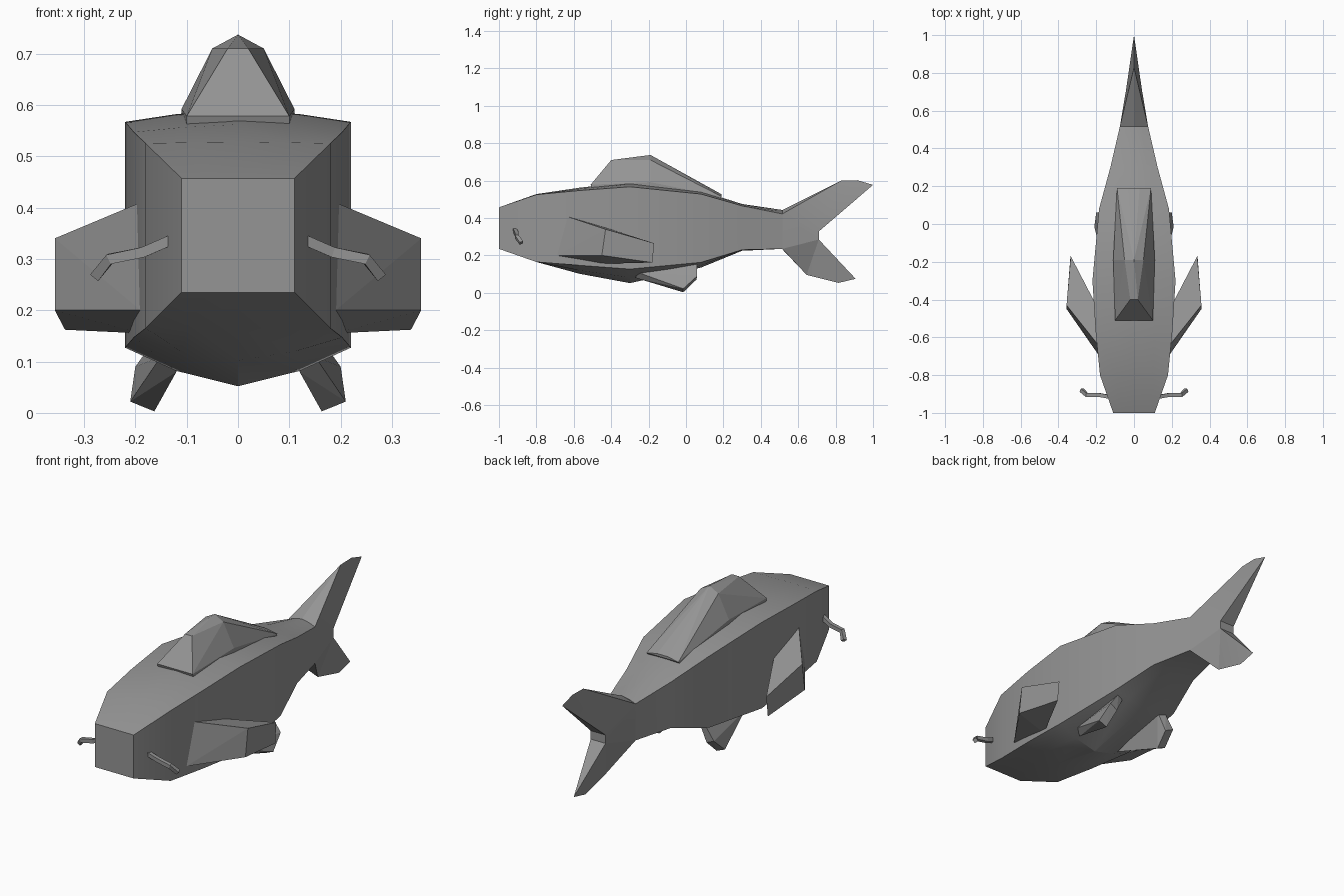
import bpy, bmesh, math
from mathutils import Vector

if "Cube" in bpy.data.objects:
    bpy.data.objects.remove(bpy.data.objects["Cube"])

grey = bpy.data.materials.new("stone_grey")
grey.diffuse_color = (0.3, 0.3, 0.3, 1)
grey.use_nodes = True
grey.node_tree.nodes["Principled BSDF"].inputs["Base Color"].default_value = grey.diffuse_color


def finish(name, bm, smooth=None):
    bmesh.ops.recalc_face_normals(bm, faces=bm.faces)
    me = bpy.data.meshes.new(name)
    bm.to_mesh(me)
    bm.free()
    me.materials.append(grey)
    ob = bpy.data.objects.new(name, me)
    bpy.context.collection.objects.link(ob)
    if smooth:
        bpy.ops.object.select_all(action='DESELECT')
        ob.select_set(True)
        bpy.context.view_layer.objects.active = ob
        bpy.ops.object.shade_smooth_by_angle(angle=math.radians(smooth))
    return ob


def hull(name, points):
    bm = bmesh.new()
    for p in points:
        bm.verts.new(p)
    res = bmesh.ops.convex_hull(bm, input=bm.verts[:])
    bmesh.ops.delete(bm, geom=[v for v in res["geom_interior"] if isinstance(v, bmesh.types.BMVert)], context='VERTS')
    bmesh.ops.dissolve_limit(bm, angle_limit=math.radians(3), verts=bm.verts[:], edges=bm.edges[:])
    return finish(name, bm)


def mirrored(points):
    return [(s * x, y, z) for x, y, z in points for s in ((1, -1) if x else (1,))]


# Body: y, half width, side bottom z, side top z, keel z, ridge z
stations = [
    (-1.0, .11, .235, .457, .235, .457),
    (-.8, .18, .165, .525, .165, .528),
    (-.57, .203, .147, .547, .102, .562),
    (-.3, .22, .127, .567, .052, .592),
    (.08, .185, .163, .528, .135, .545),
    (.3, .125, .23, .465, .225, .475),
    (.515, .075, .235, .422, .235, .443),
]
bm = bmesh.new()
rings = []
for y, w, zb, zt, zk, zr in stations:
    zm, zu = zk + (zb - zk) * .4, zr - (zr - zt) * .4
    h = w * .55
    ring = [(0, zk), (h, zm), (w, zb), (w, zt), (h, zu), (0, zr), (-h, zu), (-w, zt), (-w, zb), (-h, zm)]
    rings.append([bm.verts.new((x, y, z)) for x, z in ring])
for a, b in zip(rings, rings[1:]):
    for i in range(10):
        j = (i + 1) % 10
        bm.faces.new((a[i], a[j], b[j], b[i]))
bm.faces.new(rings[0])
bm.faces.new(rings[-1])
finish("body", bm, 20)

# Forked tail: thick root thinning to two pointed lobes
bm = bmesh.new()
V = lambda *p: bm.verts.new(p)
ridge, belly = V(0, .515, .443), V(0, .515, .233)
up = [V(0, .83, .6), V(0, .917, .602), V(0, 1, .577)]
low = [V(0, .645, .096), V(0, .815, .053), V(0, .907, .075)]
sides = []
for s in (1, -1):
    a, b = V(s * .075, .515, .422), V(s * .075, .515, .235)
    n, m = V(s * .042, .71, .328), V(s * .042, .71, .285)
    sides.append((n, m))
    for f in ((a, ridge, up[0]), (a, up[0], n), (n, up[0], up[1]), (n, up[1], up[2]),
              (a, n, m, b), (b, low[0], belly), (b, m, low[0]), (m, low[1], low[0]), (m, low[2], low[1])):
        bm.faces.new(f)
(n1, m1), (n2, m2) = sides
for f in ((n1, up[2], n2), (n1, n2, m2, m1), (m1, m2, low[2])):
    bm.faces.new(f)
finish("tail_fin", bm, 15)

# Dorsal fin: short steep front block and long sloping rear
hull("dorsal_fin_front", mirrored([
    (.1, -.51, .578), (.11, -.19, .592), (.11, -.19, .56), (.1, -.5, .55),
    (.02, -.4, .71), (.05, -.19, .71), (0, -.19, .737)]))
hull("dorsal_fin_rear", mirrored([
    (.11, -.19, .592), (.11, -.19, .56), (.05, -.19, .71), (0, -.19, .737),
    (.09, .19, .515), (.03, .19, .527), (.09, .17, .49)]))

pectoral = [(.19, -.64, .41), (.19, -.69, .2), (.357, -.43, .34), (.357, -.45, .2),
            (.335, -.17, .265), (.337, -.18, .162), (.205, -.42, .345), (.19, -.46, .155)]
pelvic = [(.12, -.27, .08), (.15, -.26, .11), (.163, -.015, .003), (.21, -.015, .022),
          (.2, .06, .09), (.155, .055, .07), (.11, .05, .16), (.15, .06, .16)]
whisker = [(.13, -.915, .337), (.185, -.905, .313), (.25, -.905, .3), (.277, -.88, .267)]

for side, s in (("right", 1), ("left", -1)):
    # Paired side and belly fins
    hull(side + "_pectoral_fin", [(s * x, y, z) for x, y, z in pectoral])
    hull(side + "_pelvic_fin", [(s * x, y, z) for x, y, z in pelvic])
    # Bent square whisker swept along its path
    bm = bmesh.new()
    pts = [Vector((s * x, y, z)) for x, y, z in whisker]
    rings = []
    for i, p in enumerate(pts):
        d = (pts[min(i + 1, 3)] - pts[max(i - 1, 0)]).normalized()
        u = d.cross(Vector((0, 1, 0))).normalized() * .01
        v = d.cross(u).normalized() * .01
        rings.append([bm.verts.new(p + c) for c in (u + v, u - v, -u - v, -u + v)])
    for a, b in zip(rings, rings[1:]):
        for i in range(4):
            j = (i + 1) % 4
            bm.faces.new((a[i], a[j], b[j], b[i]))
    bm.faces.new(rings[0])
    bm.faces.new(rings[-1])
    finish(side + "_whisker", bm)
